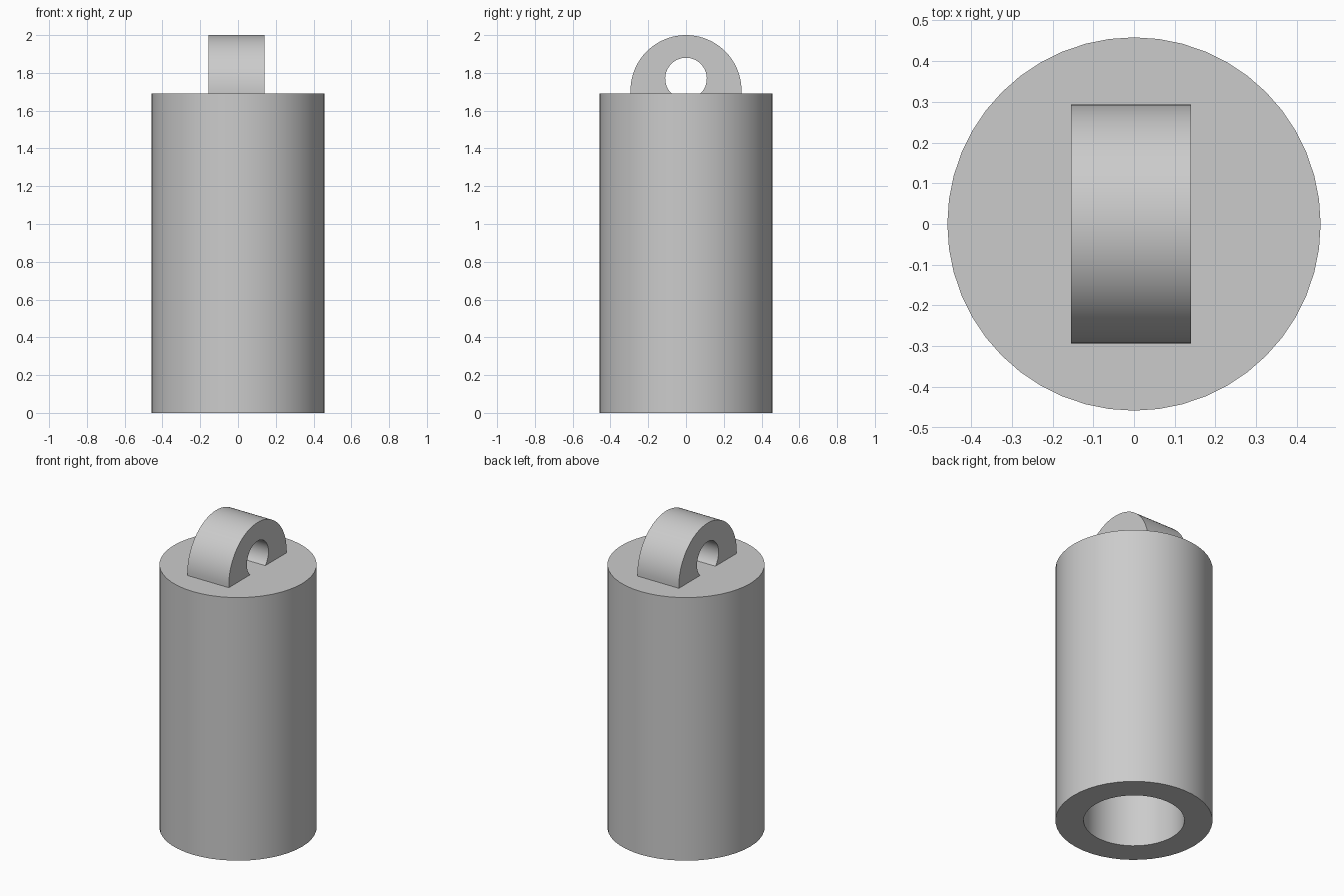
import bpy, bmesh, math

BODY_TOP = 1.692
BODY_R, BORE_R, BORE_DEPTH = 0.458, 0.294, 1.5
LUG_R, HOLE_R = 0.294, 0.11
LUG_Z, HOLE_Z = 1.706, 1.77
LUG_X0, LUG_X1 = -0.155, 0.14
SIDES = 48

cube = bpy.data.objects.get("Cube")
if cube:
    bpy.data.objects.remove(cube, do_unlink=True)

grey = bpy.data.materials.new("light grey")
grey.use_nodes = True
colour = (0.6, 0.6, 0.6, 1)
grey.diffuse_color = colour
grey.node_tree.nodes["Principled BSDF"].inputs["Base Color"].default_value = colour


def finish(name, bm):
    """Turn a bmesh into a smooth-shaded object with sharp edges kept."""
    bmesh.ops.recalc_face_normals(bm, faces=bm.faces)
    mesh = bpy.data.meshes.new(name)
    bm.to_mesh(mesh)
    bm.free()
    mesh.materials.append(grey)
    obj = bpy.data.objects.new(name, mesh)
    bpy.context.collection.objects.link(obj)
    bpy.ops.object.select_all(action="DESELECT")
    obj.select_set(True)
    bpy.context.view_layer.objects.active = obj
    bpy.ops.object.shade_smooth_by_angle(angle=math.radians(30))
    return obj


def arc(radius, centre_z, steps):
    """Points in the YZ plane of a circle's part above the body top."""
    start = math.asin((BODY_TOP - centre_z) / radius)
    sweep = math.pi - 2 * start
    angles = [start + sweep * i / steps for i in range(steps + 1)]
    return [(radius * math.cos(a), centre_z + radius * math.sin(a)) for a in angles]


# Hollow body: a lathed wall, closed at the top and open at the bottom
bm = bmesh.new()
profile = [(0, BODY_TOP), (BODY_R, BODY_TOP), (BODY_R, 0),
           (BORE_R, 0), (BORE_R, BORE_DEPTH), (0, BORE_DEPTH)]
verts = [bm.verts.new((r, 0, z)) for r, z in profile]
edges = [bm.edges.new(pair) for pair in zip(verts, verts[1:])]
bmesh.ops.spin(bm, geom=verts + edges, cent=(0, 0, 0), axis=(0, 0, 1),
               angle=math.tau, steps=SIDES)
bmesh.ops.remove_doubles(bm, verts=bm.verts, dist=0.0001)
finish("hollow_body", bm)

# Hanging lug: an arch with a round eye, extruded across the top
bm = bmesh.new()
STEPS = 40
rings = []
for outline in (arc(LUG_R, LUG_Z, STEPS), arc(HOLE_R, HOLE_Z, STEPS)):
    rings.append([bm.verts.new((LUG_X0, y, z)) for y, z in outline])
outer, inner = rings
for i in range(STEPS):
    bm.faces.new((outer[i], outer[i + 1], inner[i + 1], inner[i]))
side = bmesh.ops.extrude_face_region(bm, geom=bm.faces[:], use_keep_orig=True)
moved = [g for g in side["geom"] if isinstance(g, bmesh.types.BMVert)]
bmesh.ops.translate(bm, verts=moved, vec=(LUG_X1 - LUG_X0, 0, 0))
finish("hanging_lug", bm)
